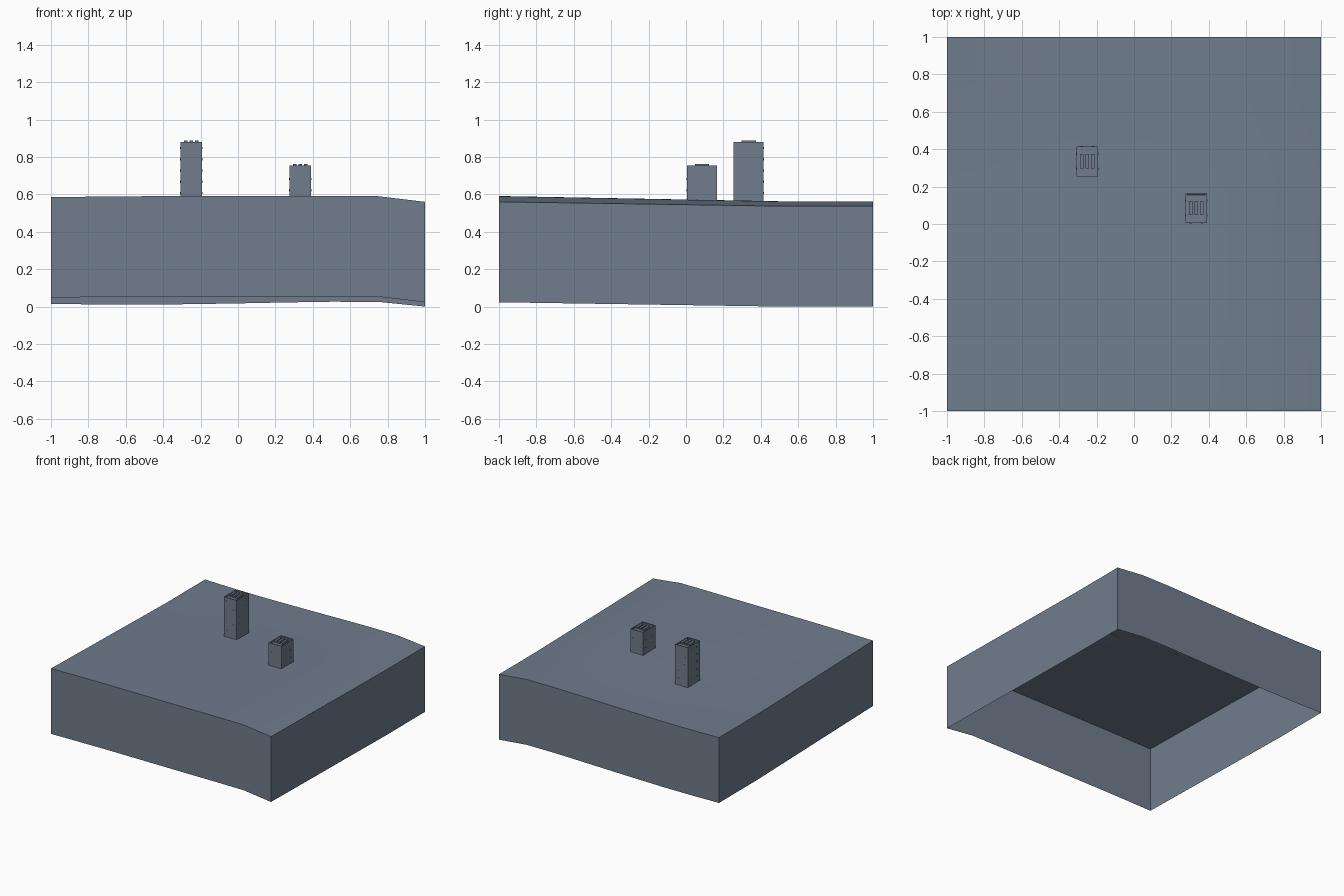
import bpy, bmesh

cube = bpy.data.objects.get("Cube")
if cube:
    bpy.data.objects.remove(cube, do_unlink=True)

slate = bpy.data.materials.new("slate_grey")
slate.use_nodes = True
colour = (0.16, 0.205, 0.265, 1)
slate.diffuse_color = colour
slate.node_tree.nodes["Principled BSDF"].inputs["Base Color"].default_value = colour

# Ground height: front and back profiles blended along y
FRONT = [.585, .588, .590, .590, .590, .590, .591, .590, .560]
BACK = [.552, .548, .547, .550, .554, .559, .563, .562, .537]
DEPTH = .537


def along(profile, x):
    f = (x + 1) * 4
    i = min(int(f), len(profile) - 2)
    return profile[i] + (profile[i + 1] - profile[i]) * (f - i)


def ground_height(x, y):
    t = min(1, (y + 1) / 1.5)
    return along(FRONT, x) * (1 - t) + along(BACK, x) * t


def finish(bm, name):
    mesh = bpy.data.meshes.new(name)
    bm.to_mesh(mesh)
    bm.free()
    mesh.materials.append(slate)
    obj = bpy.data.objects.new(name, mesh)
    bpy.context.collection.objects.link(obj)
    return obj


def add_box(bm, low, high):
    verts = bmesh.ops.create_cube(bm, size=1)["verts"]
    for v in verts:
        v.co = [(a + b) / 2 + c * (b - a) for a, b, c in zip(low, high, v.co)]
    return verts


# Terrain sheet with skirt walls, open underneath
bm = bmesh.new()
bmesh.ops.create_grid(bm, x_segments=8, y_segments=8, size=1)
for v in bm.verts:
    v.co.z = ground_height(v.co.x, v.co.y)
for face in bm.faces:
    face.smooth = True
rim = [e for e in bm.edges if e.is_boundary]
skirt = bmesh.ops.extrude_edge_only(bm, edges=rim)["geom"]
for v in skirt:
    if isinstance(v, bmesh.types.BMVert):
        v.co.z -= DEPTH
bmesh.ops.recalc_face_normals(bm, faces=bm.faces)
if max(bm.faces, key=lambda f: f.normal.z ** 2).normal.z < 0:
    bmesh.ops.reverse_faces(bm, faces=bm.faces)
terrain = finish(bm, "terrain")
bpy.ops.object.select_all(action="DESELECT")
terrain.select_set(True)
bpy.context.view_layer.objects.active = terrain
bpy.ops.object.shade_smooth_by_angle(angle=0.6)


def add_building(name, cx, cy, top):
    hx, hy = .058, .08
    base = ground_height(cx, cy) - .003

    # Tower body with a sunken roof behind a parapet
    bm = bmesh.new()
    add_box(bm, (cx - hx, cy - hy, base), (cx + hx, cy + hy, top))
    bm.normal_update()
    roof = max(bm.faces, key=lambda f: f.normal.z)
    bmesh.ops.inset_individual(bm, faces=[roof], thickness=.012)
    bmesh.ops.inset_individual(bm, faces=[roof], thickness=.001, depth=-.008)
    finish(bm, name + "_body")

    # Three long roof units
    bm = bmesh.new()
    for k in (-1, 0, 1):
        x = cx + k * .03
        add_box(bm, (x - .009, cy - .038, top - .008), (x + .009, cy + .038, top + .007))
    finish(bm, name + "_roof_units")

    # Rows of small window plates on all four walls
    bm = bmesh.new()
    z = base + .05
    while z < top - .03:
        for k in (-1, 1):
            for s in (-1, 1):
                x, y = cx + s * .03, cy + k * hy
                add_box(bm, (x - .006, y - .001, z), (x + .006, y + .001, z + .012))
                x, y = cx + k * hx, cy + s * .04
                add_box(bm, (x - .001, y - .006, z), (x + .001, y + .006, z + .012))
        z += .06
    finish(bm, name + "_windows")


add_building("tall_building", -.25, .335, .88)
add_building("short_building", .333, .085, .755)
